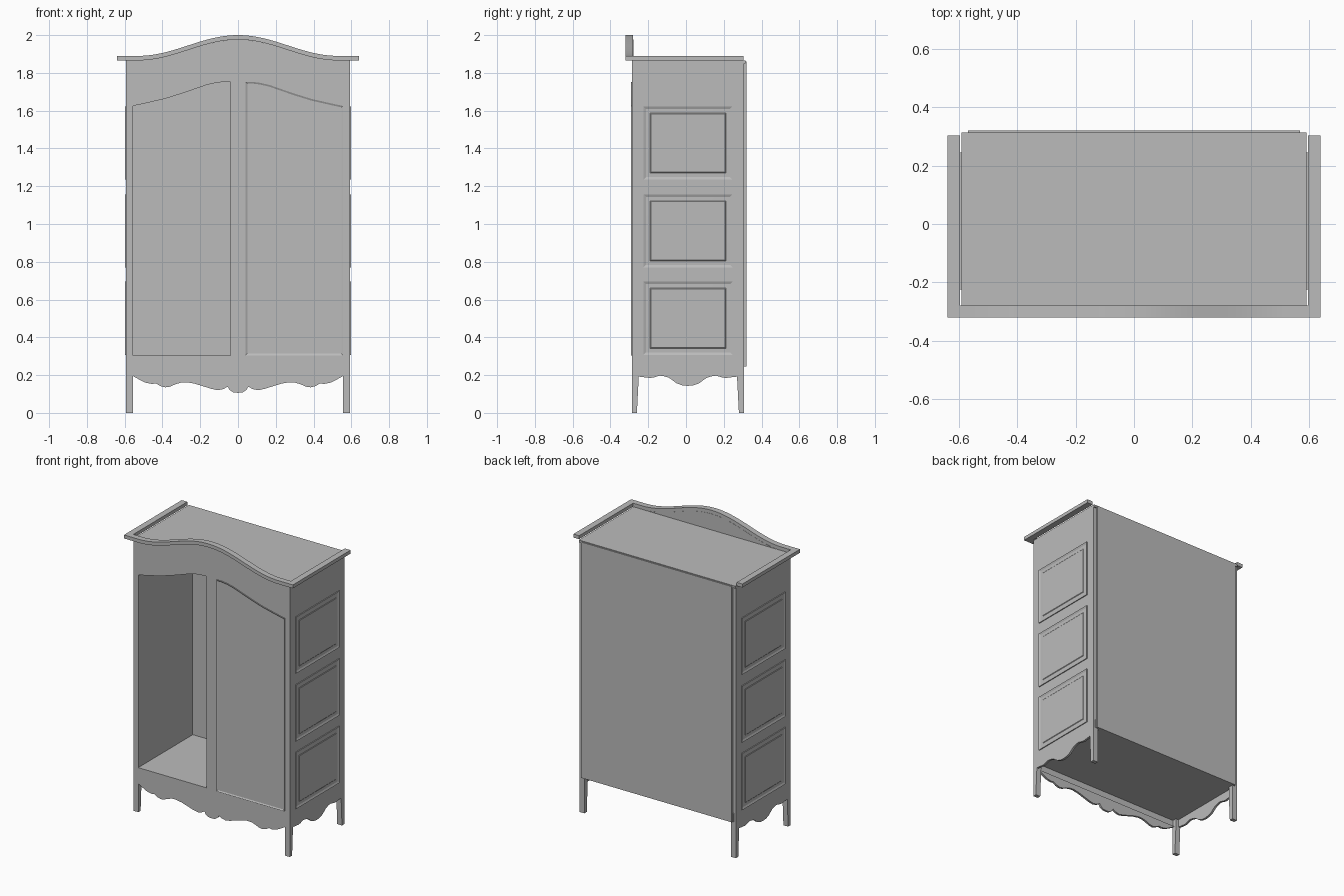
import bpy, bmesh, math
from mathutils import Vector

if "Cube" in bpy.data.objects:
    bpy.data.objects.remove(bpy.data.objects["Cube"])

grey = bpy.data.materials.new("warm_free_grey")
grey.name = "plain_grey"
grey.diffuse_color = (0.5, 0.5, 0.5, 1)
grey.use_nodes = True
grey.node_tree.nodes["Principled BSDF"].inputs["Base Color"].default_value = grey.diffuse_color

W = 0.592                 # half width of the carcass
FRONT, BACK = -0.285, 0.306


def place(axis, u, v, d):
    return Vector((d, u, v)) if axis == 'x' else Vector((u, d, v))


def finish(name, bm):
    me = bpy.data.meshes.new(name)
    bm.to_mesh(me)
    bm.free()
    me.materials.append(grey)
    ob = bpy.data.objects.new(name, me)
    bpy.context.collection.objects.link(ob)
    return ob


def plate(name, loops, axis, a, b):
    """Flat outline (later loops are holes) given thickness from a to b along axis."""
    bm = bmesh.new()
    edges = []
    for pts in loops:
        vs = [bm.verts.new(place(axis, u, v, a)) for u, v in pts]
        edges += [bm.edges.new((vs[i], vs[i - 1])) for i in range(len(vs))]
    if len(loops) == 1:
        bm.faces.new(vs)
    else:
        bmesh.ops.triangle_fill(bm, edges=edges, use_beauty=True, use_dissolve=False)
    ext = bmesh.ops.extrude_face_region(bm, geom=bm.faces[:], use_keep_orig=True)
    moved = [g for g in ext['geom'] if isinstance(g, bmesh.types.BMVert)]
    bmesh.ops.translate(bm, verts=moved, vec=place(axis, 0, 0, b - a))
    bmesh.ops.recalc_face_normals(bm, faces=bm.faces[:])
    return finish(name, bm)


def rect(u0, u1, v0, v1):
    return [(u0, v0), (u1, v0), (u1, v1), (u0, v1)]


def box(name, x, y, z):
    return plate(name, [rect(*x, *z)], 'y', *y)


def raised_panel(name, pts, axis, wall, rim, steps):
    """Rim standing off the wall, then inset steps of (width, depth)."""
    bm = bmesh.new()
    lo = [bm.verts.new(place(axis, u, v, wall)) for u, v in pts]
    hi = [bm.verts.new(place(axis, u, v, rim)) for u, v in pts]
    for i in range(len(pts)):
        bm.faces.new((lo[i - 1], lo[i], hi[i], hi[i - 1]))
    top = bm.faces.new(hi)
    bm.faces.new(lo[::-1])
    bmesh.ops.recalc_face_normals(bm, faces=bm.faces[:])
    for width, depth in steps:
        bm.normal_update()
        bmesh.ops.inset_individual(bm, faces=[top], thickness=width, depth=depth,
                                   use_even_offset=True)
    return finish(name, bm)


def arch(x):
    return 1.89 + (0.11 * math.cos(x / 0.53 * math.pi / 2) ** 2 if abs(x) < 0.53 else 0)


def mirrored(half, centre=0.0):
    """Half profile from the middle outwards -> full profile left to right."""
    left = [(centre - u, v) for u, v in reversed(half) if u > 0]
    return left + [(centre + u, v) for u, v in half]


def door_outline(s):
    top = [(0.556, 1.625), (0.5, 1.637), (0.39, 1.662), (0.3, 1.69), (0.23, 1.714),
           (0.17, 1.735), (0.12, 1.747), (0.08, 1.752), (0.04, 1.753)]
    return [(s * x, z) for x, z in [(0.04, 0.305), (0.556, 0.305)] + top]


# arched front with the open left doorway
xs = [-W + 2 * W * i / 48 for i in range(49)]
front = [(-W, 0.2), (W, 0.2)] + [(x, arch(x) - 0.024) for x in reversed(xs)]
plate("front_frame", [front, door_outline(-1)], 'y', FRONT, FRONT + 0.006)

# closed right door
raised_panel("right_door", door_outline(1), 'y', FRONT + 0.001, FRONT - 0.007,
             [(0.009, -0.005)])

# cornice: arched front strip and two side strips
xs = [-0.64 + 1.28 * i / 64 for i in range(65)]
cornice = [(x, arch(x) - 0.024) for x in xs] + [(x, arch(x)) for x in reversed(xs)]
plate("front_cornice", [cornice], 'y', -0.32, -0.28)
for s in (-1, 1):
    box("side_cornice", (s * 0.597, s * 0.64), (-0.28, 0.304), (1.866, 1.89))

# scalloped front apron
scallop = [(0, 0.106), (0.025, 0.109), (0.045, 0.122), (0.055, 0.139), (0.075, 0.127),
           (0.106, 0.12), (0.14, 0.127), (0.175, 0.138), (0.23, 0.155), (0.27, 0.162),
           (0.3, 0.161), (0.33, 0.152), (0.36, 0.139), (0.385, 0.135), (0.41, 0.142),
           (0.435, 0.156), (0.455, 0.153), (0.49, 0.16), (0.52, 0.175), (0.556, 0.195)]
plate("front_apron", [mirrored(scallop) + [(0.556, 0.2), (-0.556, 0.2)]],
      'y', FRONT, FRONT + 0.014)

# sides with scalloped lower edge, lining, panels and legs
side_scallop = [(0, 0.143), (0.03, 0.146), (0.06, 0.157), (0.08, 0.172), (0.1, 0.186),
                (0.13, 0.195), (0.15, 0.197), (0.18, 0.188), (0.2, 0.185), (0.26, 0.192)]
side = ([(FRONT + 0.001, 0.195)] + mirrored(side_scallop, 0.01)
        + [(BACK, 0.195), (BACK, 1.865), (FRONT + 0.001, 1.865)])
for s in (-1, 1):
    plate("side_wall", [side], 'x', s * 0.577, s * W)
    box("side_lining", (s * 0.558, s * 0.578), (-0.279, BACK), (0.245, 1.852))
    for z0, z1 in ((0.307, 0.695), (0.77, 1.157), (1.235, 1.622)):
        raised_panel("side_panel", rect(-0.225, 0.246, z0, z1), 'x', s * 0.59, s * 0.598,
                     [(0.013, -0.0055), (0.022, 0.001), (0.004, 0.003)])
    for name, y_out, y_top, y_foot in (("front_leg", FRONT, -0.25, -0.26),
                                       ("back_leg", BACK, 0.27, 0.28)):
        plate(name, [[(y_out, 0), (y_foot, 0), (y_top, 0.195), (y_top, 0.245),
                      (y_out, 0.245)]], 'x', s * 0.556, s * W)

# floor, top and back boards
box("floor_board", (-0.577, 0.577), (-0.279, 0.31), (0.245, 0.304))
box("top_board", (-W, W), (-0.279, 0.314), (1.85, 1.866))
box("back_board", (-0.57, 0.57), (0.308, 0.32), (0.245, 1.86))

# smooth the curved runs, keep corners crisp
for ob in bpy.context.collection.objects:
    ob.select_set(True)
    bpy.context.view_layer.objects.active = ob
bpy.ops.object.shade_smooth_by_angle(angle=math.radians(25))
